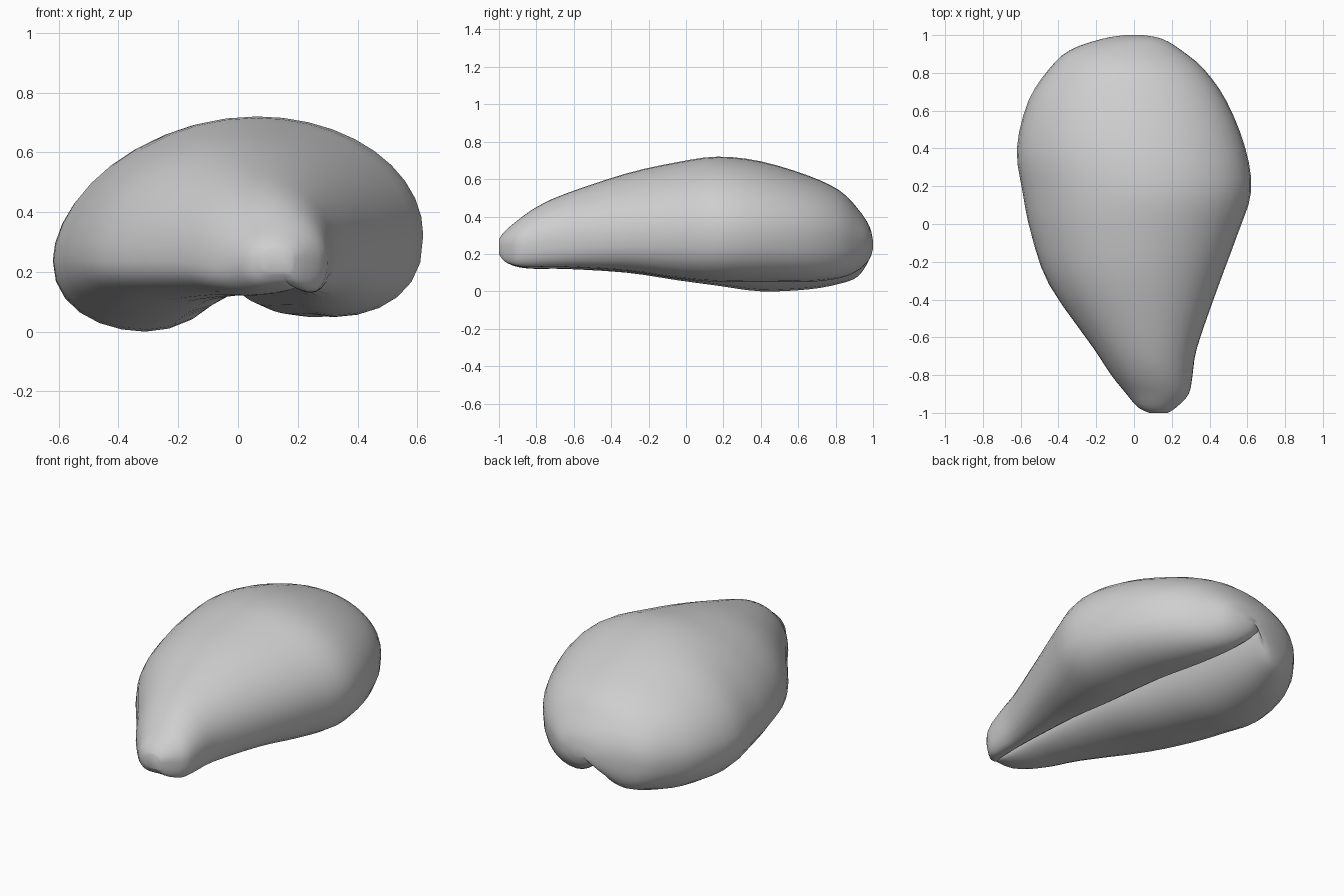
import bpy, bmesh
from math import sin, cos, pi

cube = bpy.data.objects.get("Cube")
if cube:
    bpy.data.objects.remove(cube, do_unlink=True)

# Section keys along the length:
# y, low x, high x, crown z, side z, low-x lobe z, high-x lobe z, groove z
KEYS = [
    (-1.0, .08, .18, .28, .24, .2, .2, .2),
    (-.97, .02, .225, .32, .24, .16, .16, .165),
    (-.9, -.04, .29, .38, .23, .13, .135, .15),
    (-.8, -.12, .31, .45, .24, .12, .13, .17),
    (-.65, -.22, .335, .52, .26, .12, .13, .2),
    (-.32, -.45, .45, .63, .27, .1, .11, .25),
    (-.05, -.545, .55, .69, .28, .06, .07, .28),
    (.17, -.59, .62, .72, .28, .03, .05, .3),
    (.4, -.62, .59, .695, .28, 0, .05, .3),
    (.65, -.56, .49, .62, .28, .01, .05, .28),
    (.82, -.45, .37, .54, .27, .04, .07, .27),
    (.92, -.34, .25, .44, .26, .08, .11, .26),
    (.98, -.17, .15, .35, .25, .17, .17, .24),
    (1.0, -.05, .05, .27, .25, .23, .23, .24),
]
STEPS = 3      # rings between keys
TOP = 20       # points over the crown
LOBE = 12      # points under each lobe


def spline(a, b, c, d, t):
    """Smooth blend from b to c."""
    return b + .5 * t * (c - a + t * (2*a - 5*b + 4*c - d + t * (3*(b - c) + d - a)))


def sections():
    last = len(KEYS) - 1
    for i in range(last):
        near = [KEYS[min(max(i + k, 0), last)] for k in (-1, 0, 1, 2)]
        for s in range(STEPS):
            yield [spline(*v, s / STEPS) for v in zip(*near)]
    yield KEYS[-1]


def outline(sec):
    """One closed ring: domed crown above, two lobes and a groove below."""
    y, x0, x1, crown, side, low0, low1, groove = sec
    width = x1 - x0
    lean = .1 * (crown - side)
    side0, side1 = side - lean, side + lean
    peak = (x0 + x1) / 2 + .04 * width
    cleft = min(max(.06 - .15 * y, x0 + .35 * width), x1 - .3 * width)
    ring = []
    for k in range(TOP):
        a = pi * k / TOP
        edge, base, power = (x1, side1, 1) if a < pi / 2 else (x0, side0, .85 + .22 * width)
        ring.append((peak + abs(edge - peak) * cos(a), y,
                     base + (crown - base) * sin(a) ** power))

    def lobe(xa, xb, za, low, zb, power_a, power_b):
        for k in range(LOBE):
            a = pi * k / LOBE
            start, power = (za, power_a) if a < pi / 2 else (zb, power_b)
            ring.append(((xa + xb) / 2 + (xa - xb) / 2 * cos(a), y,
                         start + (low - start) * sin(a) ** power))

    lobe(x0, cleft, side0, low0, groove, .9, 1)
    lobe(cleft, x1, groove, low1, side1, 1.2, .8)
    return ring


# Grooved body
bm = bmesh.new()
rings = [[bm.verts.new(p) for p in outline(s)] for s in sections()]
for a, b in zip(rings, rings[1:]):
    for k in range(len(a)):
        n = (k + 1) % len(a)
        bm.faces.new((a[k], a[n], b[n], b[k]))
bm.faces.new(rings[0])
bm.faces.new(rings[-1])
bmesh.ops.recalc_face_normals(bm, faces=bm.faces)
mesh = bpy.data.meshes.new("grooved_body")
bm.to_mesh(mesh)
bm.free()
body = bpy.data.objects.new("grooved_body", mesh)
bpy.context.collection.objects.link(body)

# Single plain colour
grey = bpy.data.materials.new("light grey")
grey.use_nodes = True
colour = (.62, .62, .62, 1)
grey.diffuse_color = colour
shader = next(n for n in grey.node_tree.nodes if n.type == 'BSDF_PRINCIPLED')
shader.inputs["Base Color"].default_value = colour
mesh.materials.append(grey)

# Smooth skin with a crisp groove
bpy.ops.object.select_all(action='DESELECT')
body.select_set(True)
bpy.context.view_layer.objects.active = body
bpy.ops.object.shade_smooth_by_angle(angle=pi / 3)
